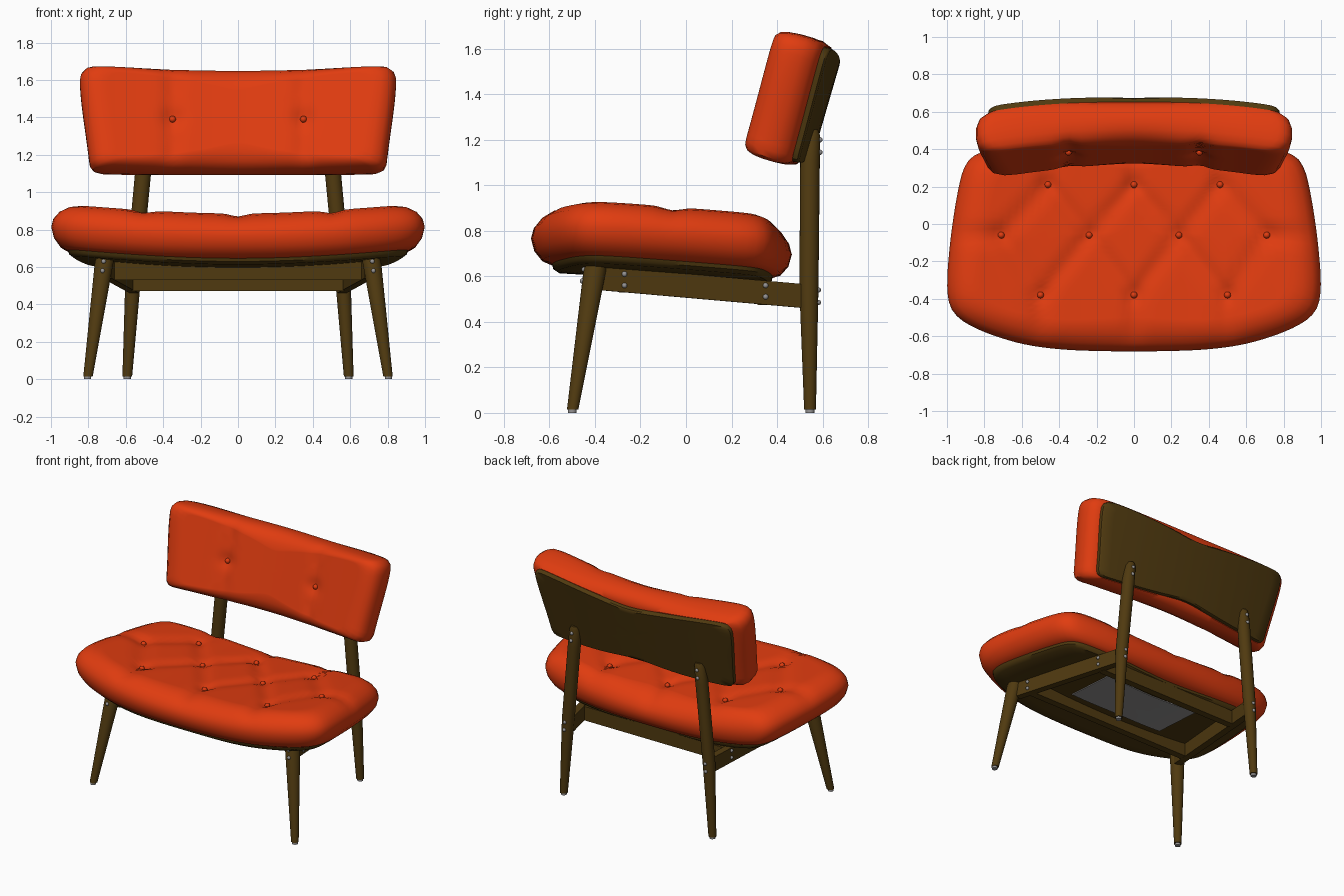
import bpy, bmesh, math
from mathutils import Vector

cube = bpy.data.objects.get("Cube")
if cube:
    bpy.data.objects.remove(cube, do_unlink=True)


def material(name, rgb, rough):
    m = bpy.data.materials.new(name)
    m.use_nodes = True
    m.diffuse_color = (*rgb, 1)
    node = m.node_tree.nodes["Principled BSDF"]
    node.inputs["Base Color"].default_value = (*rgb, 1)
    node.inputs["Roughness"].default_value = rough
    return m


RED = material("orange_red_fabric", (0.75, 0.045, 0.005), 0.8)
WOOD = material("dark_wood", (0.08, 0.042, 0.005), 0.6)
GREY = material("grey_metal", (0.3, 0.29, 0.29), 0.5)


def finish(name, bm, mat, angle=40):
    bmesh.ops.recalc_face_normals(bm, faces=bm.faces)
    mesh = bpy.data.meshes.new(name)
    bm.to_mesh(mesh)
    bm.free()
    mesh.materials.append(mat)
    ob = bpy.data.objects.new(name, mesh)
    bpy.context.collection.objects.link(ob)
    bpy.ops.object.select_all(action='DESELECT')
    ob.select_set(True)
    bpy.context.view_layer.objects.active = ob
    bpy.ops.object.shade_smooth_by_angle(angle=math.radians(angle))
    return ob


def bridge(bm, a, b):
    n = len(a)
    for i in range(n):
        bm.faces.new((a[i], a[(i + 1) % n], b[(i + 1) % n], b[i]))


def outline(half, count=128):
    """Mirror a half outline, round its corners, space the points evenly."""
    pts = [Vector(p) for p in half]
    pts += [Vector((-p.x, p.y)) for p in reversed(pts[1:-1])]
    for _ in range(3):
        pts = [q for a, b in zip(pts, pts[1:] + pts[:1])
               for q in (a.lerp(b, 0.25), a.lerp(b, 0.75))]
    pts.append(pts[0])
    lengths = [(b - a).length for a, b in zip(pts, pts[1:])]
    step, result, travelled, k = sum(lengths) / count, [], 0, 0
    for i in range(count):
        while travelled + lengths[k] < i * step:
            travelled += lengths[k]
            k += 1
        result.append(pts[k].lerp(pts[k + 1], (i * step - travelled) / lengths[k]))
    return result


def slab(name, loop, profile, place, mat, dent=None, inner=24):
    """Padded or flat slab: rings of (inset, height), closed by inner rings."""
    top = profile[-1][1]
    fills = [i / inner for i in range(1, inner)]
    spec = [(*profile[0], s) for s in fills] + [(d, h, 1) for d, h in profile]
    spec += [(*profile[-1], s) for s in reversed(fills)]
    bm = bmesh.new()

    def vert(p, h):
        if dent and h > 0:
            h -= dent(p) * (h / top) ** 3
        return bm.verts.new(place(p.x, p.y, h))

    rings = [[vert(p * (1 - d / p.length) * s, h) for p in loop] for d, h, s in spec]
    for a, b in zip(rings, rings[1:]):
        bridge(bm, a, b)
    for ring, h in ((rings[0], profile[0][1]), (rings[-1], top)):
        c = vert(Vector((0, 0)), h)
        for i in range(len(ring)):
            bm.faces.new((ring[i], ring[(i + 1) % len(ring)], c))
    return finish(name, bm, mat)


def tufting(buttons, creases):
    """Depth of the dimples at the buttons and the folds between them."""
    def depth(p):
        fold = 0
        for a, b in creases:
            t = max(0, min(1, (p - a).dot(b - a) / (b - a).length_squared))
            fold = max(fold, math.exp(-((p - a.lerp(b, t)).length / 0.05) ** 2))
        dimple = max(math.exp(-((p - b).length / 0.05) ** 2) for b in buttons)
        return 0.016 * fold + 0.018 * dimple
    return depth


def ball(name, at, r, mat):
    bm = bmesh.new()
    bmesh.ops.create_uvsphere(bm, u_segments=12, v_segments=8, radius=r)
    bmesh.ops.translate(bm, verts=bm.verts, vec=at)
    finish(name, bm, mat, 80)


def tube(name, stations, mat, sides=24):
    """Round post through stations of (x, y, z, radius)."""
    bm = bmesh.new()
    rings = [[bm.verts.new((x + r * math.cos(i * math.tau / sides),
                            y + r * math.sin(i * math.tau / sides), z))
              for i in range(sides)] for x, y, z, r in stations]
    for a, b in zip(rings, rings[1:]):
        bridge(bm, a, b)
    bm.faces.new(rings[0])
    bm.faces.new(rings[-1])
    finish(name, bm, mat, 50)


def beam(name, a, b, thick, high):
    """Straight rail with upright ends."""
    a, b = Vector(a), Vector(b)
    side = (b - a).cross(Vector((0, 0, 1))).normalized() * thick / 2
    up = Vector((0, 0, high / 2))
    bm = bmesh.new()
    ends = [[bm.verts.new(p + q) for q in (side + up, side - up, -side - up, up - side)]
            for p in (a, b)]
    bridge(bm, *ends)
    bm.faces.new(ends[0])
    bm.faces.new(ends[1])
    finish(name, bm, WOOD)


# Seat: dished across its width and sloping down to the rear
def seat_place(x, y, h):
    return Vector((x, y, 0.61 + h - 0.06 * y + 0.07 * x * x))


seat_loop = outline([(0, -0.685), (0.5, -0.67), (0.8, -0.585), (0.97, -0.49), (1.005, -0.36),
                     (0.985, -0.1), (0.95, 0.14), (0.91, 0.32), (0.83, 0.39),
                     (0.5, 0.45), (0, 0.47)])
rows = [[Vector((x, y)) for x in xs] for y, xs in
        ((0.21, (-0.46, 0, 0.46)), (-0.06, (-0.71, -0.24, 0.24, 0.71)), (-0.38, (-0.5, 0, 0.5)))]
seat_buttons = sum(rows, [])
folds = [(a, b) for outer in (rows[0], rows[2]) for a in outer for b in rows[1]
         if abs(a.x - b.x) < 0.3]
folds += [(a, a + Vector((0, 0.25))) for a in rows[0]]
folds += [(a, a - Vector((0, 0.2))) for a in rows[2]]
folds += [(a, a + Vector((math.copysign(0.3, a.x), 0))) for a in (rows[1][0], rows[1][3])]
seat_dent = tufting(seat_buttons, folds)
slab("seat_cushion", seat_loop,
     [(0.1, 0), (0.05, 0.018), (0.015, 0.06), (0, 0.115), (0.012, 0.16),
      (0.045, 0.2), (0.1, 0.232), (0.16, 0.245)], seat_place, RED, seat_dent)
slab("seat_shell", seat_loop, [(0.125, -0.03), (0.1, -0.015), (0.095, 0.004)],
     seat_place, WOOD, inner=8)
for p in seat_buttons:
    ball("seat_button", seat_place(p.x, p.y, 0.25 - seat_dent(p)), 0.018, RED)
patch_loop = [Vector((x / 10, y)) for x, y in
              [(i, -0.2) for i in range(-4, 5)] + [(i, 0.2) for i in range(4, -5, -1)]]
slab("underside_label_plate", patch_loop, [(0.02, -0.036), (0.02, -0.029)],
     seat_place, GREY, inner=4)


# Backrest: leaning back and curved around the sitter
LEAN = math.atan(0.29)


def back_place(x, v, h):
    return Vector((x, 0.59 + v * math.sin(LEAN) - h * math.cos(LEAN) - 0.11 * x * x,
                   1.345 + v * math.cos(LEAN) + h * math.sin(LEAN)))


back_loop = outline([(0, -0.285), (0.4, -0.283), (0.7, -0.275), (0.79, -0.27), (0.8, -0.17),
                     (0.845, 0.16), (0.845, 0.295), (0.72, 0.3), (0.37, 0.28), (0, 0.28)])
back_buttons = [Vector((x, -0.01)) for x in (-0.35, 0.35)]
back_dent = tufting(back_buttons, [(b - Vector((0, 0.25)), b + Vector((0, 0.25)))
                                   for b in back_buttons])
slab("backrest_cushion", back_loop,
     [(0.06, 0), (0.018, 0.025), (0, 0.07), (0, 0.12), (0.012, 0.165),
      (0.04, 0.2), (0.085, 0.22), (0.13, 0.227)], back_place, RED, back_dent)
slab("backrest_panel", back_loop, [(0.08, -0.03), (0.07, -0.022), (0.068, 0.004)],
     back_place, WOOD, inner=10)
for p in back_buttons:
    ball("backrest_button", back_place(p.x, p.y, 0.232 - back_dent(p)), 0.018, RED)

# Frame: both sides alike
for s, side in ((1, "left"), (-1, "right")):
    tube(side + "_front_leg", [(s * 0.802, -0.498, 0.015, 0.025), (s * 0.715, -0.4, 0.63, 0.05),
                               (s * 0.712, -0.397, 0.65, 0.045)], WOOD)
    tube(side + "_rear_leg", [(s * 0.592, 0.545, 0.015, 0.026), (s * 0.56, 0.54, 0.55, 0.042),
                              (s * 0.508, 0.545, 1.1, 0.043), (s * 0.497, 0.552, 1.22, 0.037),
                              (s * 0.495, 0.555, 1.245, 0.025)], WOOD)
    tube(side + "_front_glide", [(s * 0.804, -0.5, 0, 0.019), (s * 0.804, -0.5, 0.02, 0.019)], GREY)
    tube(side + "_rear_glide", [(s * 0.592, 0.545, 0, 0.019), (s * 0.592, 0.545, 0.02, 0.019)], GREY)
    beam(side + "_side_rail", (s * 0.7, -0.38, 0.592), (s * 0.555, 0.52, 0.513), 0.05, 0.105)
    for at in ((0.718, -0.447, 0.63), (0.724, -0.455, 0.58),
               (0.709, -0.27, 0.61), (0.709, -0.27, 0.56),
               (0.608, 0.35, 0.56), (0.608, 0.35, 0.51),
               (0.56, 0.581, 0.54), (0.564, 0.581, 0.485),
               (0.499, 0.588, 1.2), (0.504, 0.588, 1.145)):
        ball(side + "_screw", (s * at[0], at[1], at[2]), 0.012, GREY)
beam("front_cross_rail", (-0.67, -0.27, 0.58), (0.67, -0.27, 0.58), 0.05, 0.1)
beam("rear_cross_rail", (-0.57, 0.34, 0.523), (0.57, 0.34, 0.523), 0.05, 0.1)
